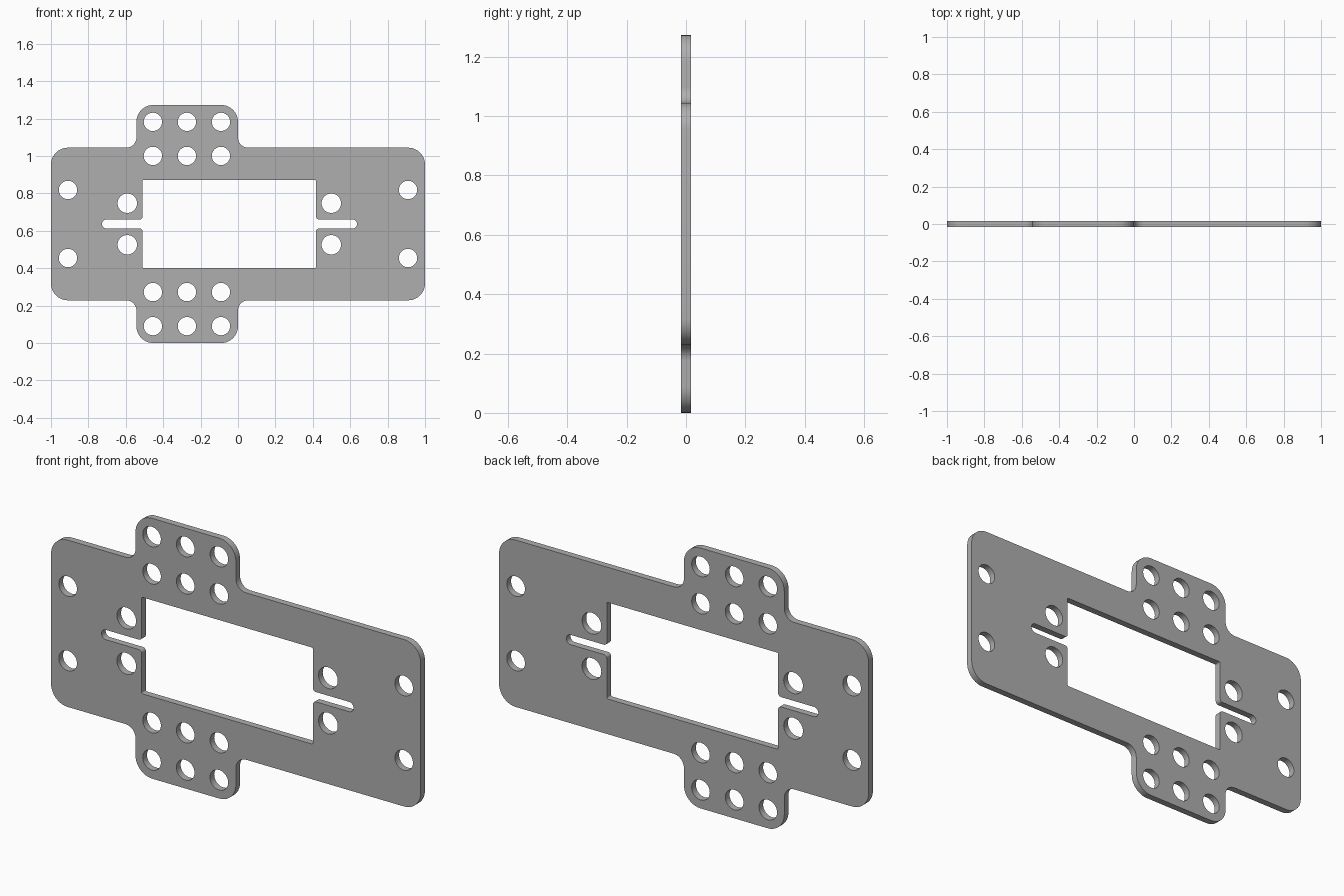
import bpy, bmesh
from math import cos, sin, pi
from mathutils import Vector

if "Cube" in bpy.data.objects:
    bpy.data.objects.remove(bpy.data.objects["Cube"])

MID = 0.6365        # height of the horizontal symmetry line
HALF_THICK = 0.0163


def mirrored(upper):
    """Close an upper half profile of (x, z, radius) with its mirror image."""
    return upper + [(x, -z, r) for x, z, r in reversed(upper)]


def rounded(corners, steps=10):
    """Replace each right-angle corner by an arc of its own radius."""
    pts = []
    for i, (x, z, r) in enumerate(corners):
        p = Vector((x, z))
        to_prev = (Vector(corners[i - 1][:2]) - p).normalized()
        to_next = (Vector(corners[(i + 1) % len(corners)][:2]) - p).normalized()
        centre = p + r * (to_prev + to_next)
        for k in range(steps + 1):
            t = k / steps * pi / 2
            pts.append(centre - r * (to_next * cos(t) + to_prev * sin(t)))
    return pts


def circle(x, z, r, n=40):
    return [(x + r * cos(2 * pi * k / n), z + r * sin(2 * pi * k / n)) for k in range(n)]


# Outer edge: wide plate with a tab above and below
loops = [rounded(mirrored([
    (1, 0.408, 0.09), (0, 0.408, 0.055), (0, MID, 0.09),
    (-0.543, MID, 0.09), (-0.543, 0.408, 0.055), (-1, 0.408, 0.09)]))]

# Window with a round-ended slot on each side
loops.append(rounded(mirrored([
    (0.636, 0.024, 0.0235), (0.417, 0.024, 0.016), (0.417, 0.236, 0.007),
    (-0.51, 0.236, 0.007), (-0.51, 0.024, 0.016), (-0.727, 0.024, 0.0235)])))

# Round holes: tab grids, plate ends, beside the slots
for s in (-1, 1):
    for x in (-0.455, -0.273, -0.091):
        for z in (0.364, 0.546):
            loops.append(circle(x, s * z, 0.049))
    for x in (-0.909, 0.909):
        loops.append(circle(x, s * 0.182, 0.049))
    for x in (-0.592, 0.499):
        loops.append(circle(x, s * 0.111, 0.052))

# Filled and extruded flat curve
curve = bpy.data.curves.new("mounting_plate", 'CURVE')
curve.dimensions = '2D'
curve.fill_mode = 'BOTH'
curve.extrude = HALF_THICK
for pts in loops:
    spline = curve.splines.new('POLY')
    spline.points.add(len(pts) - 1)
    for point, (x, z) in zip(spline.points, pts):
        point.co = (x, z, 0, 1)
    spline.use_cyclic_u = True

plate = bpy.data.objects.new("mounting_plate", curve)
bpy.context.collection.objects.link(plate)
plate.location.z = MID
plate.rotation_euler.x = pi / 2
bpy.context.view_layer.objects.active = plate
plate.select_set(True)
bpy.ops.object.convert(target='MESH')
plate = bpy.context.object
bpy.ops.object.transform_apply(location=True, rotation=True, scale=True)

# Weld the caps to the walls
bm = bmesh.new()
bm.from_mesh(plate.data)
bmesh.ops.remove_doubles(bm, verts=bm.verts, dist=0.0002)
bmesh.ops.recalc_face_normals(bm, faces=bm.faces)
bm.to_mesh(plate.data)
bm.free()
bpy.ops.object.shade_smooth_by_angle()

# Dark grey finish
grey = bpy.data.materials.new("dark_grey")
grey.diffuse_color = (0.43, 0.43, 0.43, 1)
grey.use_nodes = True
grey.node_tree.nodes["Principled BSDF"].inputs["Base Color"].default_value = grey.diffuse_color
plate.data.materials.clear()
plate.data.materials.append(grey)
